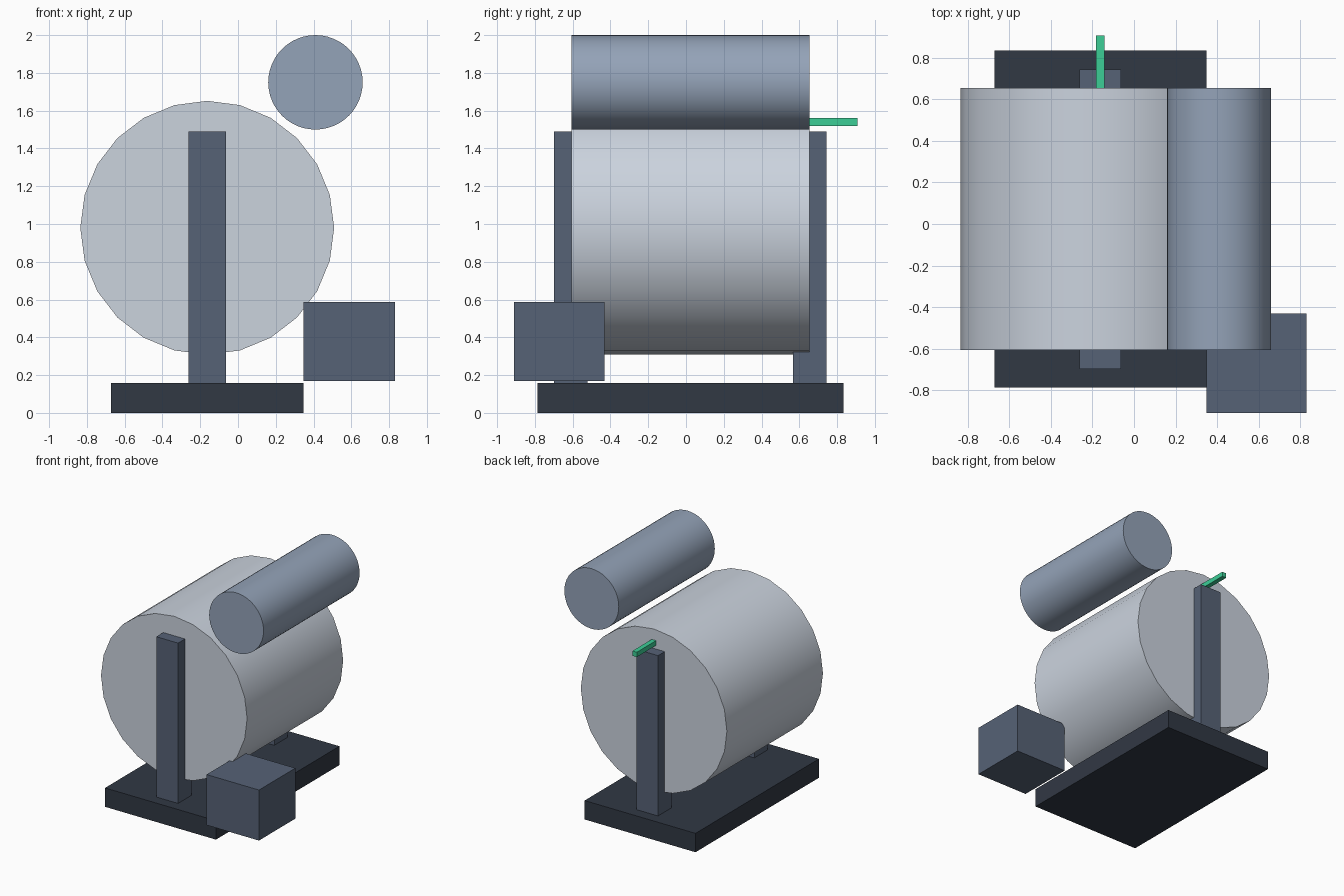
import bpy
from math import radians

if "Cube" in bpy.data.objects:
    bpy.data.objects.remove(bpy.data.objects["Cube"])


def material(name, rgb):
    m = bpy.data.materials.new(name)
    linear = [(c / 255 / 12.92) if c < 11 else ((c / 255 + 0.055) / 1.055) ** 2.4 for c in rgb]
    m.diffuse_color = (*linear, 1)
    m.use_nodes = True
    m.node_tree.nodes["Principled BSDF"].inputs["Base Color"].default_value = m.diffuse_color
    return m


def box(name, x, y, z, mat):
    """Box from (min, max) ranges on each axis."""
    bpy.ops.mesh.primitive_cube_add(size=1, location=[sum(r) / 2 for r in (x, y, z)])
    ob = bpy.context.object
    ob.name = name
    ob.scale = [r[1] - r[0] for r in (x, y, z)]
    bpy.ops.object.transform_apply(location=False, rotation=False, scale=True)
    ob.data.materials.append(mat)
    return ob


def roller(name, x, z, radius, y, sides, mat):
    """Smooth-sided cylinder lying along y."""
    bpy.ops.mesh.primitive_cylinder_add(vertices=sides, radius=radius, depth=y[1] - y[0],
                                        location=(x, sum(y) / 2, z),
                                        rotation=(radians(90), 0, 0))
    ob = bpy.context.object
    ob.name = name
    bpy.ops.object.transform_apply(location=False, rotation=True, scale=False)
    bpy.ops.object.shade_smooth_by_angle(angle=radians(30))
    ob.data.materials.append(mat)
    return ob


dark = material("dark_slate", (49, 56, 68))
slate = material("slate", (86, 98, 118))
pale = material("pale_metal", (203, 211, 222))
blue_grey = material("blue_grey", (148, 163, 184))
green = material("green", (60, 205, 150))

# Base plate and the two uprights
box("base_plate", (-0.672, 0.348), (-0.787, 0.835), (0, 0.157), dark)
for name, y in (("front_upright", -0.61), ("back_upright", 0.655)):
    box(name, (-0.263, -0.063), (y - 0.088, y + 0.088), (0.157, 1.49), slate)

# Main drum and upper roller
span = (-0.607, 0.655)
roller("main_drum", -0.163, 0.98, 0.672, span, 24, pale)
roller("upper_roller", 0.41, 1.75, 0.25, span, 48, blue_grey)

# Drive box and pointer bar
box("drive_box", (0.348, 0.83), (-0.91, -0.432), (0.168, 0.588), slate)
box("pointer_bar", (-0.183, -0.143), (0.55, 0.908), (1.52, 1.56), green)
